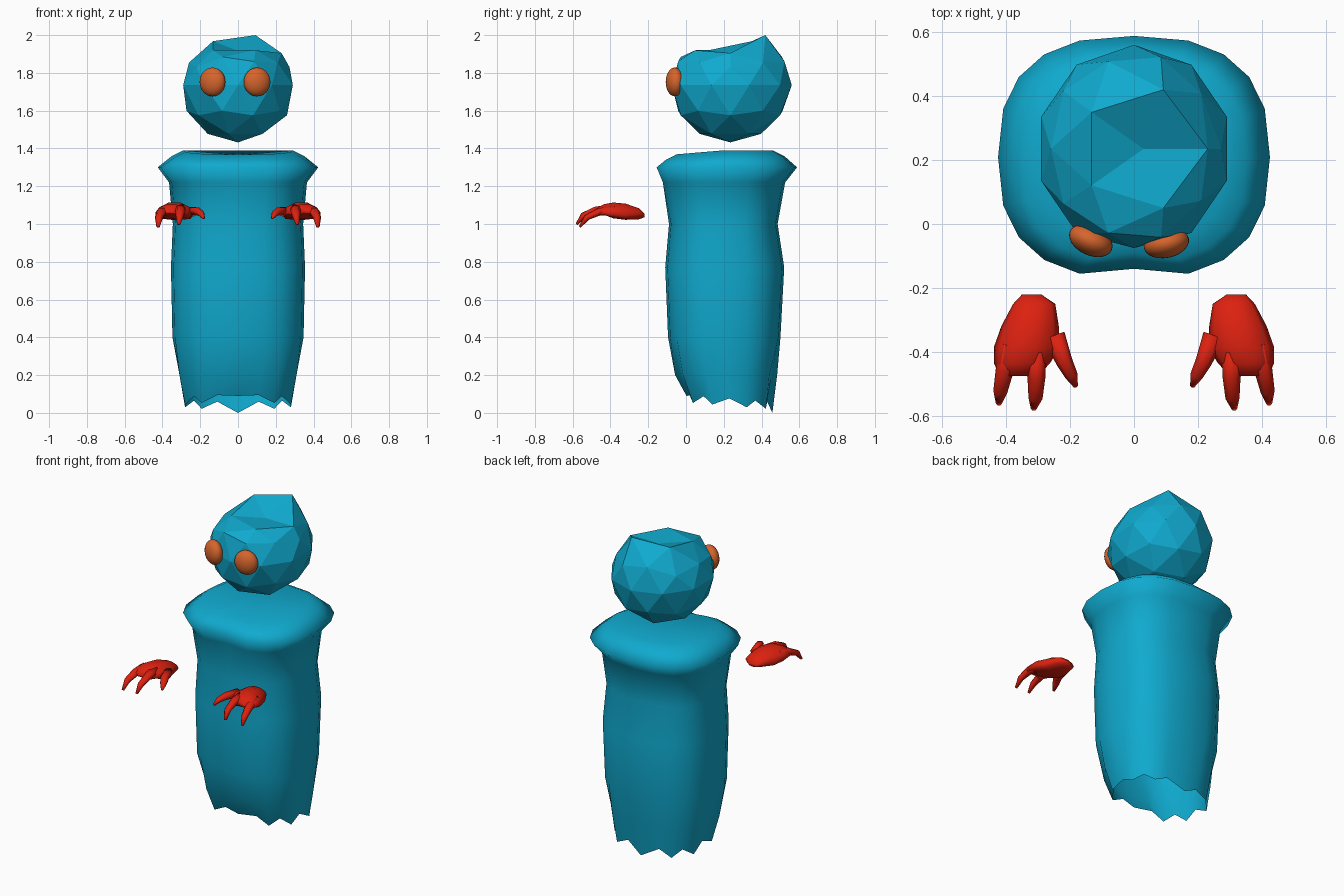
import bpy, bmesh, math
from mathutils import Vector, Matrix

if "Cube" in bpy.data.objects:
    bpy.data.objects.remove(bpy.data.objects["Cube"])


def material(name, rgb):
    m = bpy.data.materials.new(name)
    m.diffuse_color = (*rgb, 1)
    m.use_nodes = True
    m.node_tree.nodes["Principled BSDF"].inputs["Base Color"].default_value = m.diffuse_color
    return m


TEAL = material("teal", (0.005, 0.40, 0.62))
RED = material("red", (0.72, 0.015, 0.005))
ORANGE = material("orange", (0.67, 0.13, 0.026))


def finish(name, bm, mat, smooth):
    bmesh.ops.recalc_face_normals(bm, faces=bm.faces)
    me = bpy.data.meshes.new(name)
    bm.to_mesh(me)
    bm.free()
    me.materials.append(mat)
    for p in me.polygons:
        p.use_smooth = smooth
    ob = bpy.data.objects.new(name, me)
    bpy.context.collection.objects.link(ob)
    return ob


def loft(bm, rings, cap_start=False, cap_end=False):
    vs = [[bm.verts.new(p) for p in r] for r in rings]
    n = len(vs[0])
    for a, b in zip(vs, vs[1:]):
        for i in range(n):
            j = (i + 1) % n
            bm.faces.new((a[i], a[j], b[j], b[i]))
    if cap_start:
        bm.faces.new(vs[0][::-1])
    if cap_end:
        bm.faces.new(vs[-1])
    return vs


def spow(v, e):
    return math.copysign(abs(v) ** e, v)


# Head: faceted ball with a flattened top rising to a crest at the back
bm = bmesh.new()
bmesh.ops.create_icosphere(bm, subdivisions=2, radius=1)
for v in bm.verts:
    x, y, z = v.co
    px, py, pz = 0.305 * x, 0.235 + 0.325 * y, 1.735 + 0.303 * z
    if z > 0.8:
        px = px * 1.25 + 0.03
        py = 0.235 + 0.37 * y
        pz = 1.905 + max(0, py - 0.235) * 0.55
        if y < -0.1:
            pz += 0.015
    elif z > 0.3:
        pz -= 0.01 + (0.03 if abs(x) > 0.6 else 0)
        if y > 0:
            py += 0.01
    v.co = (px, max(py, -0.075), pz)
top = max((v.co.z for v in bm.verts))
for v in bm.verts:
    if v.co.z > top - 1e-4:
        v.co.z = 2.0
finish("head", bm, TEAL, False)

# Eyes: flattened balls turned outward
for name, x, y, turn in (("left_eye", -0.135, -0.052, -25), ("right_eye", 0.101, -0.06, 12)):
    bm = bmesh.new()
    bmesh.ops.create_uvsphere(bm, u_segments=24, v_segments=16, radius=1)
    bm.transform(Matrix.Translation((x, y, 1.752))
                 @ Matrix.Rotation(math.radians(turn), 4, 'Z')
                 @ Matrix.Diagonal((0.072, 0.046, 0.076, 1)))
    finish(name, bm, ORANGE, True)

# Robe: rounded-square rings (z, half width, front y, back y)
SIDES = 20
profile = [(0.05, 0.285, 0.01, 0.45), (0.20, 0.315, -0.05, 0.475),
           (0.40, 0.347, -0.095, 0.50), (0.77, 0.355, -0.11, 0.52),
           (1.00, 0.345, -0.09, 0.485), (1.22, 0.365, -0.135, 0.525),
           (1.30, 0.425, -0.17, 0.588), (1.36, 0.35, -0.12, 0.52),
           (1.39, 0.29, -0.06, 0.46)]
rings = []
for k, (z, hx, y0, y1) in enumerate(profile):
    ring = []
    for i in range(SIDES):
        a = math.tau * i / SIDES - math.pi / 2
        s = spow(math.sin(a), 0.78)
        x = hx * spow(math.cos(a), 0.78)
        y = (y0 + y1) / 2 + (y1 - y0) / 2 * s
        h = z
        if k < 2:
            # ragged hem with shallow folds
            f = 0.025 if i % 2 else -0.015
            if k == 0:
                h = 0.052 + f - 0.018 * s - (0.019 if i == SIDES // 2 else 0)
                if i == 0:
                    h = 0.09
            x *= 1 - f * 1.5
            y -= f * 0.5 * s
        if k >= 5 and i == 0:
            y += 0.03
        if k >= 7 and s < -0.4:
            h += 0.022 * s
        ring.append((x, y, h))
    rings.append(ring)
bm = bmesh.new()
loops = loft(bm, rings)
mid = bm.verts.new((0, 0.2, 1.365))
for i in range(SIDES):
    bm.faces.new((loops[-1][i], loops[-1][(i + 1) % SIDES], mid))
finish("robe", bm, TEAL, True)

# Hands: lofted palm and three curled, tapering fingers, mirrored
bm = bmesh.new()
palm = [(-0.22, 0.32, 0.03, 1.035, 1.055), (-0.25, 0.312, 0.066, 1.023, 1.085),
        (-0.32, 0.325, 0.09, 1.022, 1.112), (-0.385, 0.335, 0.103, 1.03, 1.118),
        (-0.435, 0.35, 0.088, 1.05, 1.108), (-0.475, 0.36, 0.06, 1.055, 1.085)]
rings = []
for y, cx, hw, z0, z1 in palm:
    ring = []
    for i in range(10):
        a = math.tau * i / 10
        c, s = math.cos(a), math.sin(a)
        droop = 0.02 * c * c if y < -0.3 else 0
        ring.append((cx + hw * c, y, (z0 + z1) / 2 + (z1 - z0) / 2 * s - droop))
    rings.append(ring)
loft(bm, rings, True, True)

fingers = [
    [(0.25, -0.35, 1.065, 0.035), (0.218, -0.43, 1.07, 0.026),
     (0.195, -0.475, 1.055, 0.02), (0.182, -0.508, 1.03, 0.007)],
    [(0.31, -0.40, 1.08, 0.036), (0.305, -0.48, 1.072, 0.028),
     (0.308, -0.545, 1.045, 0.022), (0.314, -0.578, 0.998, 0.009)],
    [(0.385, -0.38, 1.07, 0.038), (0.405, -0.46, 1.065, 0.028),
     (0.418, -0.525, 1.035, 0.022), (0.423, -0.562, 0.985, 0.009)],
]
for path in fingers:
    pts = [Vector(p[:3]) for p in path]
    rings = []
    for i, p in enumerate(pts):
        d = pts[min(i + 1, len(pts) - 1)] - pts[max(i - 1, 0)]
        side = d.cross(Vector((0, 0, 1))).normalized()
        up = side.cross(d).normalized()
        r = path[i][3]
        rings.append([p + r * (math.cos(t) * side + 0.8 * math.sin(t) * up)
                      for t in (math.tau * k / 6 for k in range(6))])
    loft(bm, rings, True, True)
hands = finish("hands", bm, RED, True)
hands.modifiers.new("mirror", 'MIRROR').use_mirror_merge = False
